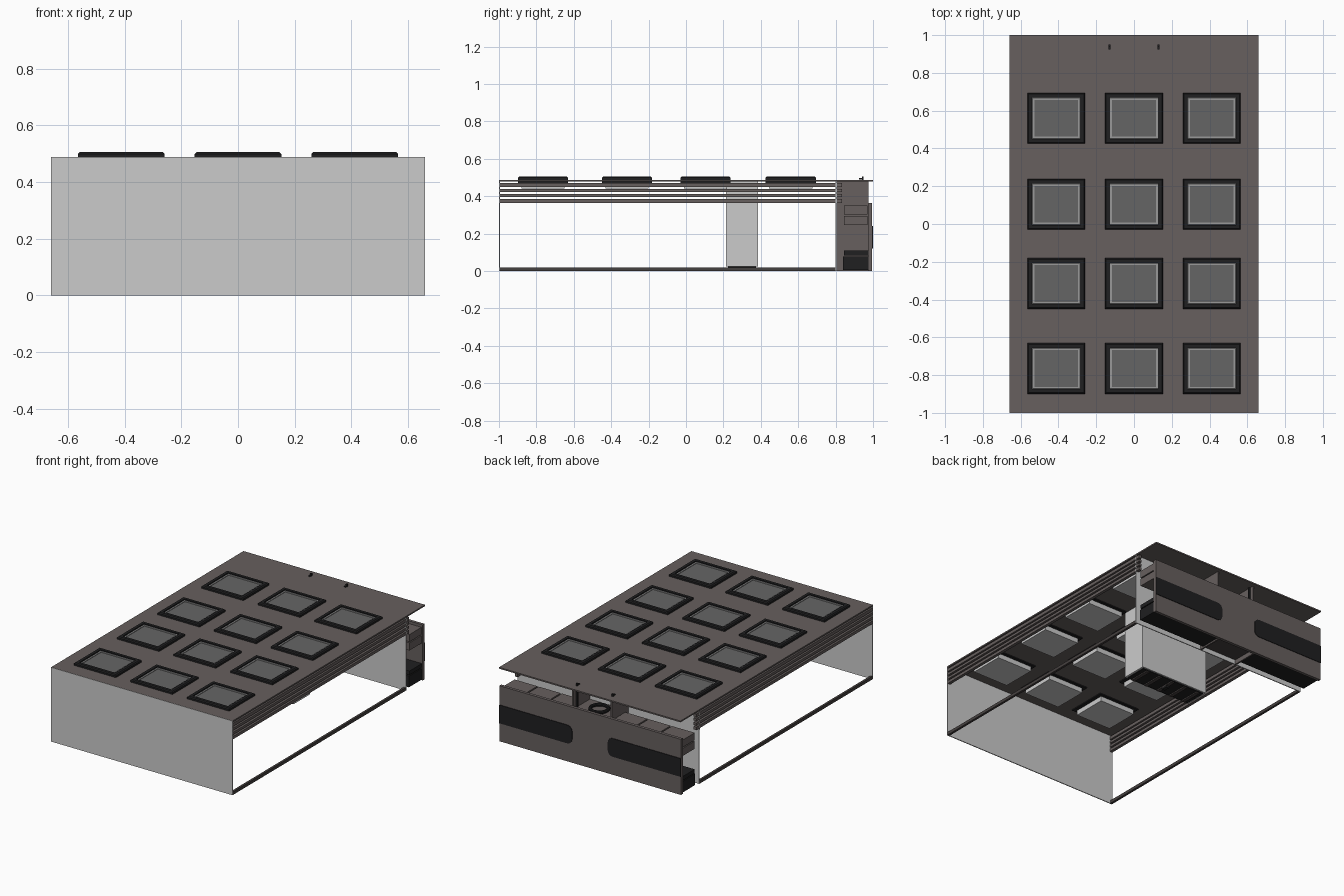
import bpy, bmesh, math
from mathutils import Matrix

if "Cube" in bpy.data.objects:
    bpy.data.objects.remove(bpy.data.objects["Cube"])


def mat(name, r, g, b):
    m = bpy.data.materials.new(name)
    m.diffuse_color = (r, g, b, 1)
    m.use_nodes = True
    m.node_tree.nodes["Principled BSDF"].inputs["Base Color"].default_value = m.diffuse_color
    return m


BROWN = mat("warm grey", 0.135, 0.115, 0.112)
DARK = mat("dark warm grey", 0.06, 0.052, 0.05)
BLACK = mat("black", 0.014, 0.014, 0.015)
LIGHT = mat("light grey", 0.6, 0.6, 0.6)
MID = mat("mid grey", 0.13, 0.13, 0.13)
TRIM = mat("trim grey", 0.32, 0.32, 0.32)


def finish(name, bm, material):
    bmesh.ops.recalc_face_normals(bm, faces=bm.faces)
    me = bpy.data.meshes.new(name)
    bm.to_mesh(me)
    bm.free()
    me.materials.append(material)
    ob = bpy.data.objects.new(name, me)
    bpy.context.collection.objects.link(ob)
    return ob


def box(name, x, y, z, material, bevel=0):
    """Box from (min, max) pairs."""
    bm = bmesh.new()
    size = [max(p) - min(p) for p in (x, y, z)]
    mid = [(p[0] + p[1]) / 2 for p in (x, y, z)]
    bmesh.ops.create_cube(bm, size=1, matrix=Matrix.Translation(mid) @ Matrix.Diagonal((*size, 1)))
    if bevel:
        bmesh.ops.bevel(bm, geom=bm.edges[:], offset=bevel, segments=1, affect='EDGES')
    return finish(name, bm, material)


def frame(name, cx, cy, outer, inner, z, material, chamfer):
    """Rectangular ring with a sloped outer top edge."""
    bm = bmesh.new()
    loops = []
    for (hx, hy), h in ((inner, z[0]), (outer, z[0]), (outer, z[1] - chamfer),
                        ((outer[0] - chamfer, outer[1] - chamfer), z[1]), (inner, z[1])):
        loops.append([bm.verts.new((cx + sx * hx, cy + sy * hy, h))
                      for sx, sy in ((-1, -1), (1, -1), (1, 1), (-1, 1))])
    for a, b in zip(loops, loops[1:] + loops[:1]):
        for i in range(4):
            j = (i + 1) % 4
            bm.faces.new((a[i], a[j], b[j], b[i]))
    return finish(name, bm, material)


# main shell: top deck, front panel and rear bulkhead
box("top_deck", (-.66, .66), (-.998, 1), (.479, .488), BROWN)
box("front_panel", (-.66, .66), (-1, -.994), (0, .488), LIGHT)
box("rear_bulkhead", (-.66, .66), (.8, .806), (0, .479), LIGHT)

# side rails
for side, s in (("right", 1), ("left", -1)):
    for i, (z0, z1) in enumerate(((.365, .384), (.395, .411), (.423, .439), (.449, .47))):
        box(f"{side}_rail_{i}", (s * .64, s * .66), (-.994, .835), (z0, z1), BROWN)
    box(f"{side}_floor_rail", (s * .645, s * .66), (-.994, .8), (0, .02), DARK)

# twelve roof tiles, each with hanging tray
for r, cy in enumerate((-.765, -.315, .105, .56)):
    for c, cx in enumerate((-.412, 0, .412)):
        n = f"{r}_{c}"
        frame(f"tile_frame_{n}", cx, cy, (.153, .134), (.128, .109), (.472, .505), BLACK, .006)
        frame(f"tile_trim_{n}", cx, cy, (.128, .109), (.116, .097), (.48, .499), TRIM, .002)
        box(f"tile_panel_{n}", (cx - .116, cx + .116), (cy - .097, cy + .097), (.48, .495), MID)
        box(f"tile_tray_{n}", (cx - .13, cx + .13), (cy - .115, cy + .115), (.44, .479), LIGHT)

# hanging cabinet below the deck with slats and a small foot
box("cabinet", (-.253, .253), (.215, .385), (.025, .479), LIGHT)
box("cabinet_base", (-.24, .24), (.225, .375), (.02, .025), BLACK)
for i in range(5):
    x = -.2 + i * .1
    box(f"cabinet_slat_{i}", (x - .012, x + .012), (.23, .37), (.012, .02), DARK)
box("cabinet_foot", (-.012, .012), (.28, .32), (0, .02), BLACK)

# rear bumper skin
box("rear_skin", (-.66, .66), (.975, .995), (0, .365), BROWN)


def band(name, s):
    """Black stripe with rounded inner end."""
    z0, z1, r, x0 = .12, .24, .035, .13
    pts = [(.66, z0), (.66, z1)]
    for cz, start in ((z1 - r, 90), (z0 + r, 180)):
        for k in range(5):
            a = math.radians(start + k * 22.5)
            pts.append((x0 + r + r * math.cos(a), cz + r * math.sin(a)))
    bm = bmesh.new()
    f = bm.faces.new([bm.verts.new((s * x, .995, z)) for x, z in pts])
    ext = bmesh.ops.extrude_face_region(bm, geom=[f])
    for v in ext["geom"]:
        if isinstance(v, bmesh.types.BMVert):
            v.co.y = .999
    finish(name, bm, BLACK)


# boxes, stripes and walls on both sides of the rear centre
for side, s in (("right", 1), ("left", -1)):
    band(f"{side}_rear_stripe", s)
    for i, (x0, x1) in enumerate(((.15, .31), (.32, .48), (.49, .655))):
        box(f"{side}_upper_box_{i}", (s * x0, s * x1), (.845, .97), (.302, .35), BROWN)
        box(f"{side}_lower_tray_{i}", (s * x0, s * x1), (.845, .97), (.245, .295), BROWN)
    box(f"{side}_base_box", (s * .15, s * .655), (.84, .975), (.005, .078), BLACK)
    box(f"{side}_base_lid", (s * .15, s * .655), (.845, .975), (.084, .11), BLACK)
    box(f"{side}_centre_wall", (s * .135, s * .145), (.806, .975), (0, .479), BROWN)
    box(f"{side}_hook_post", (s * .125, s * .135), (.94, .95), (.35, .505), BLACK)
    box(f"{side}_hook_tip", (s * .125, s * .135), (.925, .94), (.49, .497), BLACK)

# central rear shelf with ring
box("centre_shelf", (-.135, .135), (.806, .975), (.335, .345), BROWN)
box("centre_floor", (-.135, .135), (.806, .975), (.03, .04), DARK)
bpy.ops.mesh.primitive_torus_add(location=(0, .9, .356), major_radius=.055, minor_radius=.011,
                                 major_segments=32, minor_segments=10)
ring = bpy.context.object
ring.name = "shelf_ring"
ring.data.materials.append(BLACK)
bpy.ops.object.shade_smooth_by_angle()
